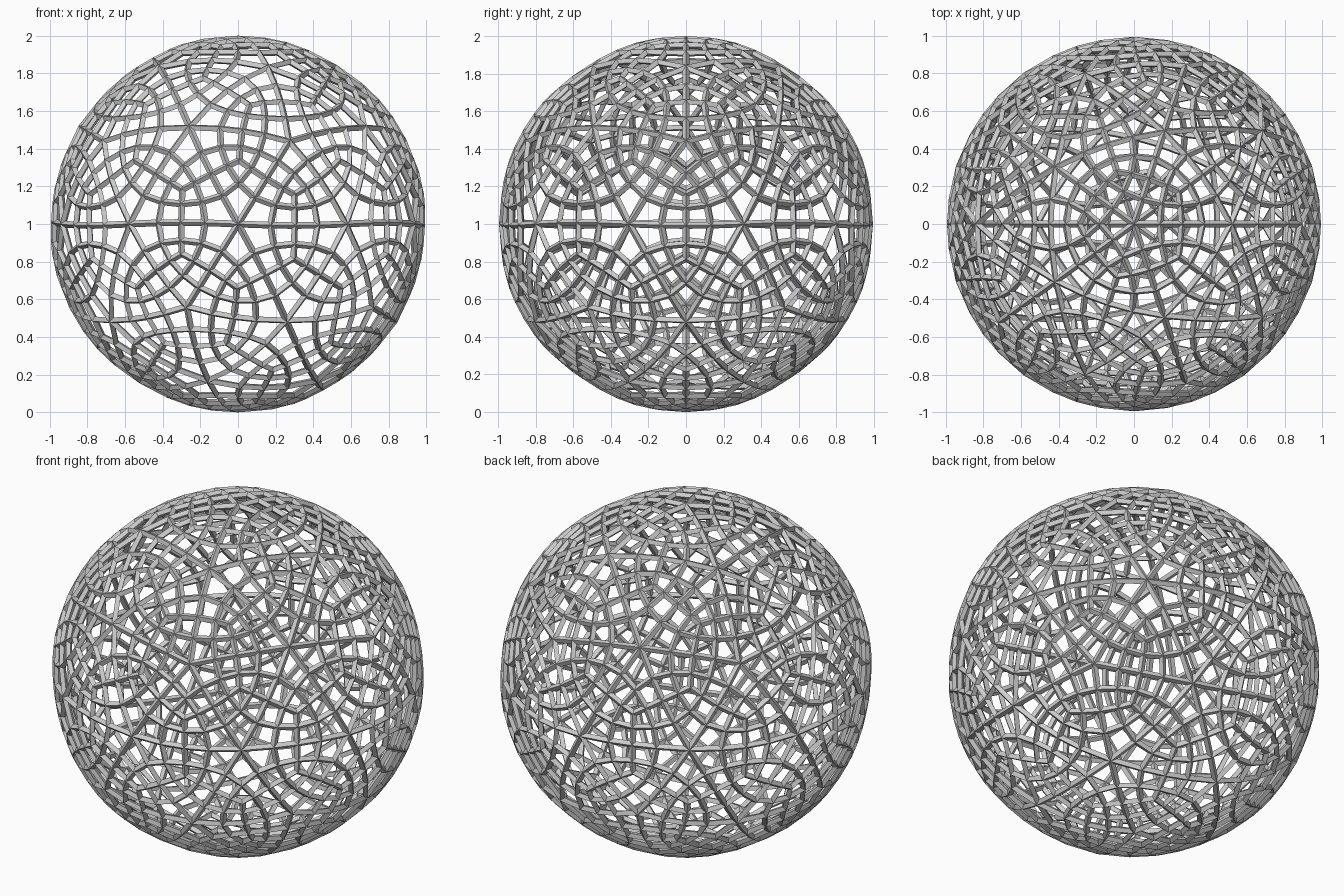
import bpy

if "Cube" in bpy.data.objects:
    bpy.data.objects.remove(bpy.data.objects["Cube"])

BAR = 0.036  # width and depth of each lattice bar

# sphere: icosphere turned into quads by subdivision
bpy.ops.mesh.primitive_ico_sphere_add(subdivisions=2, radius=1)
ball = bpy.context.object
ball.name = "lattice_sphere"
sub = ball.modifiers.new("quads", 'SUBSURF')
sub.levels = sub.render_levels = 2
bpy.ops.object.modifier_apply(modifier=sub.name)


def fit(half_height):
    """Scale the mesh about its centre so its poles sit at the given distance."""
    verts = ball.data.vertices
    s = half_height / max(v.co.z for v in verts)
    for v in verts:
        v.co *= s


fit(1 - BAR / 2)

# open lattice: every edge becomes a diamond-section bar
wire = ball.modifiers.new("bars", 'WIREFRAME')
wire.thickness = BAR
wire.offset = 0
wire.use_even_offset = True
wire.use_replace = True
bpy.ops.object.modifier_apply(modifier=wire.name)
fit(1.0)

# stand on the ground, flat faceted
for v in ball.data.vertices:
    v.co.z += 1
for p in ball.data.polygons:
    p.use_smooth = False
ball.data.update()
